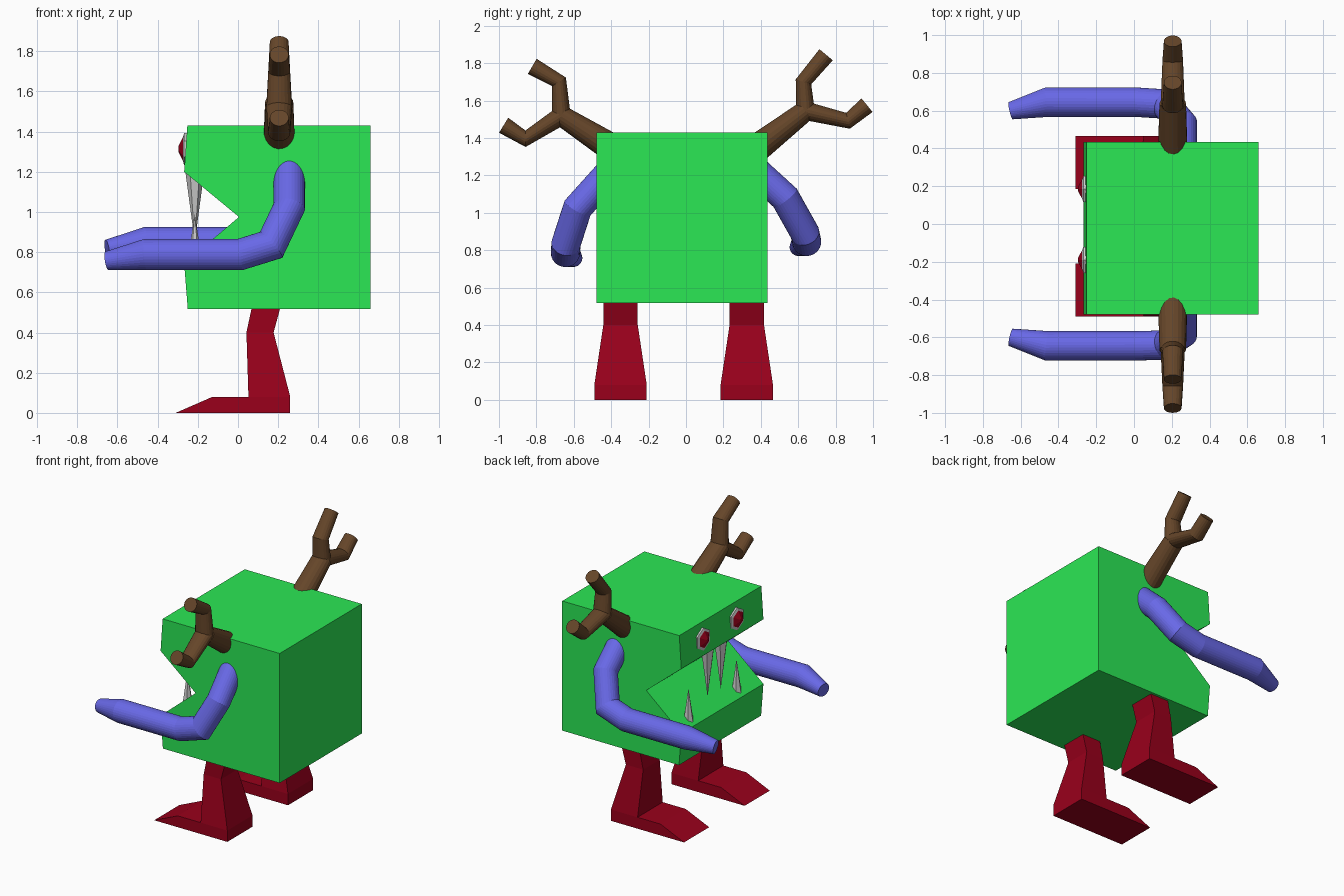
import bpy, bmesh, math
from mathutils import Vector

if "Cube" in bpy.data.objects:
    bpy.data.objects.remove(bpy.data.objects["Cube"])


def material(name, rgb):
    m = bpy.data.materials.new(name)
    m.diffuse_color = (*rgb, 1)
    m.use_nodes = True
    m.node_tree.nodes["Principled BSDF"].inputs["Base Color"].default_value = m.diffuse_color
    return m


GREEN = material("green", (0.024, 0.80, 0.09))
RED = material("dark red", (0.32, 0.0, 0.011))
BLUE = material("violet blue", (0.14, 0.14, 0.80))
BROWN = material("brown", (0.130, 0.060, 0.022))
GREY = material("tooth grey", (0.60, 0.60, 0.60))


def finish(name, bm, *mats):
    bmesh.ops.recalc_face_normals(bm, faces=bm.faces)
    me = bpy.data.meshes.new(name)
    bm.to_mesh(me)
    bm.free()
    for m in mats:
        me.materials.append(m)
    ob = bpy.data.objects.new(name, me)
    bpy.context.collection.objects.link(ob)
    return ob


def loft(bm, rings, cap_start=True, cap_end=True):
    """Skin a list of equal-length point rings; returns the faces."""
    vs = [[bm.verts.new(p) for p in r] for r in rings]
    n = len(vs[0])
    faces = []
    for a, b in zip(vs, vs[1:]):
        for i in range(n):
            j = (i + 1) % n
            faces.append(bm.faces.new((a[i], a[j], b[j], b[i])))
    if cap_start:
        faces.append(bm.faces.new(vs[0][::-1]))
    if cap_end:
        faces.append(bm.faces.new(vs[-1]))
    return faces


def tube(bm, path, radii, sides, stretch=True):
    """Sweep a circle along a bent path with mitred joints."""
    pts = [Vector(p) for p in path]
    seg = [(b - a).normalized() for a, b in zip(pts, pts[1:])]
    tan_prev = seg[0]
    u = seg[0].orthogonal().normalized()
    rings = []
    for i, p in enumerate(pts):
        t_in, t_out = seg[max(i - 1, 0)], seg[min(i, len(seg) - 1)]
        t = (t_in + t_out).normalized()
        u = tan_prev.rotation_difference(t) @ u
        tan_prev = t
        v = t.cross(u)
        bend = t_out - t_in
        grow = 1 / max(t.dot(t_in), 0.5) - 1 if stretch else 0
        ring = []
        for k in range(sides):
            a = math.tau * k / sides
            o = (u * math.cos(a) + v * math.sin(a)) * radii[i]
            if bend.length > 1e-4:
                b = bend.normalized()
                o += b * o.dot(b) * grow
            ring.append(p + o)
        rings.append(ring)
    loft(bm, rings)


# Body: side profile with a wedge mouth, extruded across y
profile = [(-0.25, 0.517), (0.66, 0.517), (0.66, 1.43), (-0.252, 1.43),
           (-0.268, 1.20), (0.005, 0.975), (-0.268, 0.745)]
bm = bmesh.new()
loft(bm, [[(x, y, z) for x, z in profile] for y in (-0.479, 0.435)])
finish("body", bm, GREEN)

# Legs: tapered shin, block ankle and wedge foot
for name, cy in (("right_leg", -0.35), ("left_leg", 0.325)):
    bm = bmesh.new()
    prof = [(-0.31, 0), (0.26, 0), (0.26, 0.08), (0.177, 0.40), (0.215, 0.54),
            (0.072, 0.54), (0.042, 0.40), (0.052, 0.08), (-0.127, 0.08)]
    sides = []
    for s in (-1, 1):
        sides.append([bm.verts.new((x, cy + s * (0.14 if z < 0.2 else 0.092), z))
                      for x, z in prof])
    for a in sides:
        for idx in ((0, 1, 2, 7, 8), (2, 3, 6, 7), (3, 4, 5, 6)):
            bm.faces.new([a[i] for i in idx])
    n = len(prof)
    for i in range(n):
        j = (i + 1) % n
        bm.faces.new((sides[0][i], sides[0][j], sides[1][j], sides[1][i]))
    finish(name, bm, RED)

# Arms: bent tubes reaching forward, narrowing at the hand
R = 0.078
arms = {
    "right_arm": [(0.255, -0.40, 1.225), (0.255, -0.58, 1.025), (0.165, -0.641, 0.836),
                  (0.01, -0.645, 0.788), (-0.46, -0.645, 0.788), (-0.652, -0.60, 0.757)],
    "left_arm": [(0.255, 0.36, 1.235), (0.255, 0.53, 1.08), (0.165, 0.635, 0.893),
                 (0.01, 0.645, 0.847), (-0.46, 0.645, 0.847), (-0.652, 0.60, 0.815)],
}
for name, path in arms.items():
    bm = bmesh.new()
    tube(bm, path, [R] * 5 + [0.047], 32)
    finish(name, bm, BLUE)

# Antlers: (y, z) of base, fork, upper joint, upper tip, lower joint, lower tip
antlers = {
    "right_antler": [(-0.35, 1.318), (-0.666, 1.519), (-0.679, 1.70),
                     (-0.822, 1.783), (-0.858, 1.396), (-0.975, 1.468)],
    "left_antler": [(0.33, 1.308), (0.639, 1.545), (0.628, 1.70),
                    (0.749, 1.845), (0.866, 1.492), (0.968, 1.575)],
}
for name, pts in antlers.items():
    base, fork, uj, ut, lj, lt = [Vector((0.205, y, z)) for y, z in pts]
    bm = bmesh.new()
    tube(bm, [base, fork], [0.08, 0.055], 20)
    for joint, tip in ((uj, ut), (lj, lt)):
        tube(bm, [fork, joint, tip], [0.05, 0.044, 0.047], 20, stretch=False)
    for v in bm.verts:  # the fork and joints are wider front to back
        for centre, wide in ((fork, 1.28), (uj, 1.25), (lj, 1.25)):
            if (v.co - centre).length < 0.07:
                v.co.x = 0.205 + (v.co.x - 0.205) * wide
                break
    finish(name, bm, BROWN)

# Eyes: pale six-sided rim with a faceted red gem
for name, cy in (("left_eye", 0.185), ("right_eye", -0.19)):
    def ring(r, x):
        return [(x, cy + r * math.sin(math.tau * k / 6),
                 1.313 + r * math.cos(math.tau * k / 6)) for k in range(6)]
    bm = bmesh.new()
    loft(bm, [ring(0.08, -0.25), ring(0.08, -0.268), ring(0.06, -0.274)], cap_end=False)
    for f in loft(bm, [ring(0.06, -0.274), ring(0.012, -0.297)], cap_start=False):
        f.material_index = 1
    bmesh.ops.remove_doubles(bm, verts=bm.verts, dist=1e-5)
    finish(name, bm, GREY, RED)

# Teeth: two long upper fangs, two short lower ones (y, base z, tip z, radius)
teeth = [("upper_tooth", 0.067, 1.20, 0.85, 0.047), ("upper_tooth", -0.08, 1.20, 0.85, 0.047),
         ("lower_tooth", 0.28, 0.755, 0.99, 0.036), ("lower_tooth", -0.255, 0.755, 0.99, 0.036)]
for name, y, z0, z1, r in teeth:
    bm = bmesh.new()
    base = [bm.verts.new((-0.215 + r * math.cos(math.tau * k / 6),
                          y + r * math.sin(math.tau * k / 6), z0)) for k in range(6)]
    tip = bm.verts.new((-0.215, y, z1))
    bm.faces.new(base)
    for k in range(6):
        bm.faces.new((base[k], base[(k + 1) % 6], tip))
    finish(name, bm, GREY)
